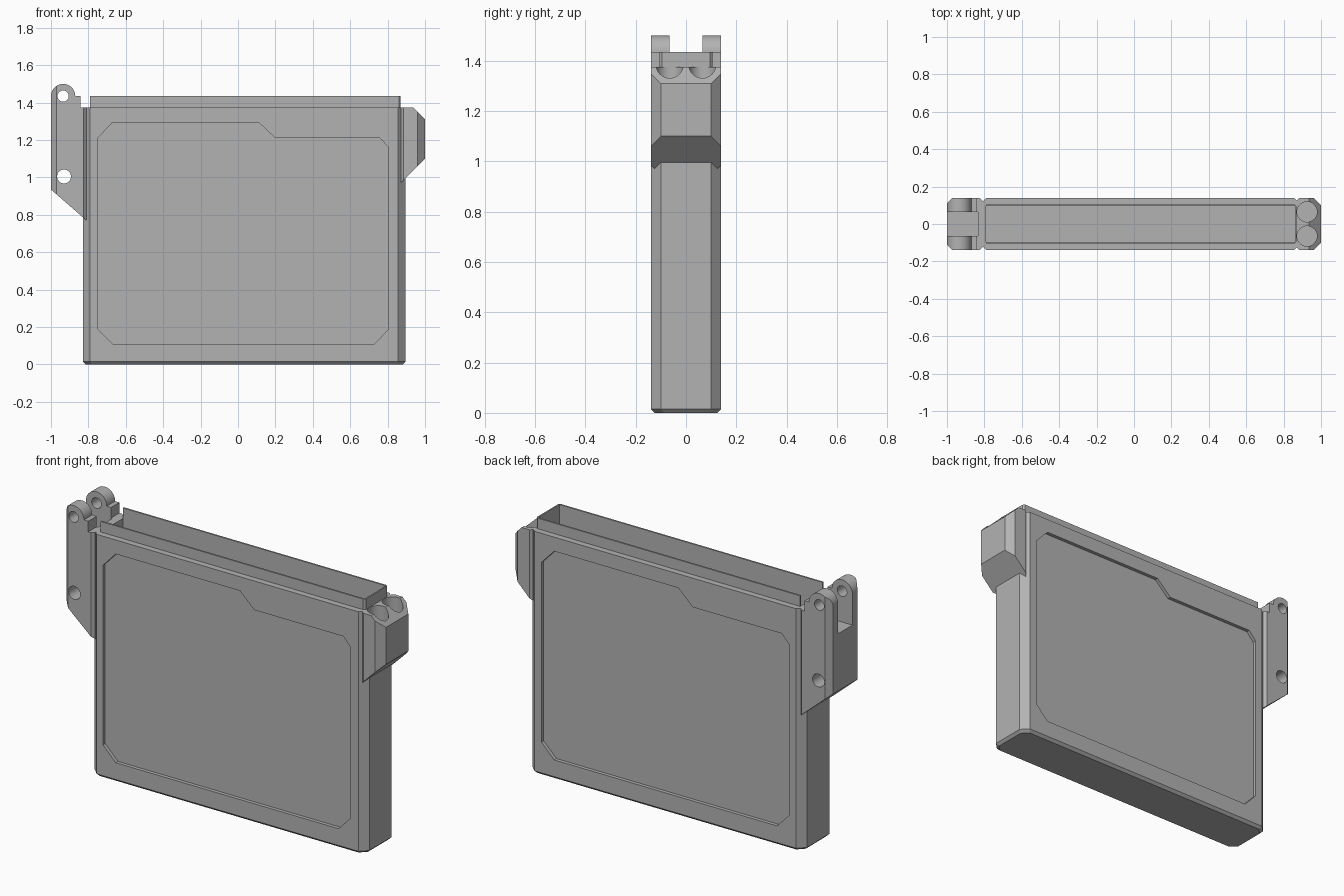
import bpy, bmesh, math
from mathutils import Vector

cube = bpy.data.objects.get("Cube")
if cube:
    bpy.data.objects.remove(cube, do_unlink=True)

GREY = (0.45, 0.45, 0.45, 1)
mat = bpy.data.materials.new("plain grey")
mat.use_nodes = True
mat.diffuse_color = GREY
mat.node_tree.nodes["Principled BSDF"].inputs["Base Color"].default_value = GREY


def loft(name, rings):
    """Closed solid through matching rings of points."""
    bm = bmesh.new()
    loops = [[bm.verts.new(p) for p in ring] for ring in rings]
    n = len(loops[0])
    for a, b in zip(loops, loops[1:]):
        for i in range(n):
            j = (i + 1) % n
            bm.faces.new((a[i], a[j], b[j], b[i]))
    bm.faces.new(loops[0])
    bm.faces.new(loops[-1])
    bmesh.ops.recalc_face_normals(bm, faces=bm.faces)
    mesh = bpy.data.meshes.new(name)
    bm.to_mesh(mesh)
    bm.free()
    mesh.materials.append(mat)
    ob = bpy.data.objects.new(name, mesh)
    bpy.context.collection.objects.link(ob)
    return ob


def upright(name, plan, z0, z1):
    return loft(name, [[(x, y, z) for x, y in plan] for z in (z0, z1)])


def across(name, profile, y0, y1):
    return loft(name, [[(x, y, z) for x, z in profile] for y in (y0, y1)])


def rect(x0, x1, y0, y1):
    return [(x0, y0), (x1, y0), (x1, y1), (x0, y1)]


def chamfered(x0, x1, h, left, right):
    """Plan rectangle of half depth h with cut corners at each end."""
    return [(x0 + left, -h), (x1 - right, -h), (x1, right - h), (x1, h - right),
            (x1 - right, h), (x0 + left, h), (x0, h - left), (x0, left - h)]


def circle(cx, cy, r, start=0, end=360, n=32):
    steps = n if end - start == 360 else n + 1
    angles = [math.radians(start + (end - start) * i / n) for i in range(steps)]
    return [(cx + r * math.cos(a), cy + r * math.sin(a)) for a in angles]


def combine(target, cutter, operation="DIFFERENCE", keep=False):
    mod = target.modifiers.new("cut", "BOOLEAN")
    mod.operation, mod.solver, mod.object = operation, "EXACT", cutter
    bpy.context.view_layer.update()
    graph = bpy.context.evaluated_depsgraph_get()
    mesh = bpy.data.meshes.new_from_object(target.evaluated_get(graph))
    target.modifiers.clear()
    target.data = mesh
    if not keep:
        bpy.data.objects.remove(cutter, do_unlink=True)


H, TOP, RIM = 0.14, 1.375, 1.435

# Hollow case with cut corners and a chamfered foot
foot = chamfered(-0.815, 0.88, H - 0.015, 0.035, 0.035)
plan = chamfered(-0.83, 0.895, H, 0.04, 0.04)
case = loft("case_body", [[(x, y, z) for x, y in p]
                          for p, z in ((foot, 0), (plan, 0.015), (plan, TOP))])
combine(case, upright("cavity", rect(-0.79, 0.862, -0.095, 0.095), 0.03, 1.6))

# Stepped recessed panel on the front, turned half round on the back
panel = [(-0.75, 0.19), (-0.67, 0.11), (0.73, 0.11), (0.805, 0.19), (0.805, 1.16),
         (0.76, 1.21), (0.2, 1.21), (0.11, 1.295), (-0.67, 1.295), (-0.75, 1.21)]
turned = [(0.06 - x, z) for x, z in panel]
combine(case, across("front_recess", panel, -0.2, -H + 0.02))
combine(case, across("back_recess", turned, H - 0.02, 0.2))

# Thin raised lip, open at the hinge end
half = [(-0.79, 0.105), (0.86, 0.105), (0.87, 0.095)]
inner = [(0.862, 0.095), (-0.79, 0.095)]
lip_plan = ([(x, -y) for x, y in half] + half[::-1]
            + inner[::-1] + [(x, -y) for x, y in inner])
upright("top_lip", lip_plan, TOP - 0.01, RIM)

# Hinge bracket: side profile trimmed by its plan, then slotted and drilled
profile = ([(-1, 0.935), (-0.81, 0.77), (-0.81, TOP), (-0.843, TOP), (-0.843, RIM)]
           + circle(-0.935, RIM, 0.065, 0, 180, 20))
hinge = across("hinge_bracket", profile, -H, H)
hinge_plan = [(-0.97, -H), (-0.825, -H), (-0.81, -0.125), (-0.81, 0.125),
              (-0.825, H), (-0.97, H), (-1, 0.11), (-1, -0.11)]
combine(hinge, upright("hinge_trim", hinge_plan, 0.5, 1.7), "INTERSECT")
combine(hinge, upright("hinge_slot", rect(-1.1, -0.835, -0.065, 0.065), 1.26, 1.7))
for x, z, r in ((-0.935, RIM, 0.03), (-0.93, 1.005, 0.037)):
    combine(hinge, across("pin_hole", circle(x, z, r), -0.3, 0.3))

# Latch block on the opposite end
latch = across("latch_block", [(0.872, 0.972), (1, 1.1), (1, 1.31),
                               (0.935, TOP), (0.872, TOP)], -H, H)
latch_plan = [(0.885, -H), (0.96, -H), (1, -0.1), (1, 0.1),
              (0.96, H), (0.885, H), (0.872, 0.127), (0.872, -0.127)]
combine(latch, upright("latch_trim", latch_plan, 0.5, 1.7), "INTERSECT")

# Pair of round sockets sunk into the latch and the case edge
for y in (-0.065, 0.065):
    socket = upright("socket", circle(0.925, y, 0.054), 1.2, 1.5)
    combine(case, socket, keep=True)
    combine(latch, socket)

# Flat faces with smooth round edges
for ob in (hinge, latch, case):
    bpy.ops.object.select_all(action="DESELECT")
    ob.select_set(True)
    bpy.context.view_layer.objects.active = ob
    bpy.ops.object.shade_smooth_by_angle(angle=math.radians(25))
